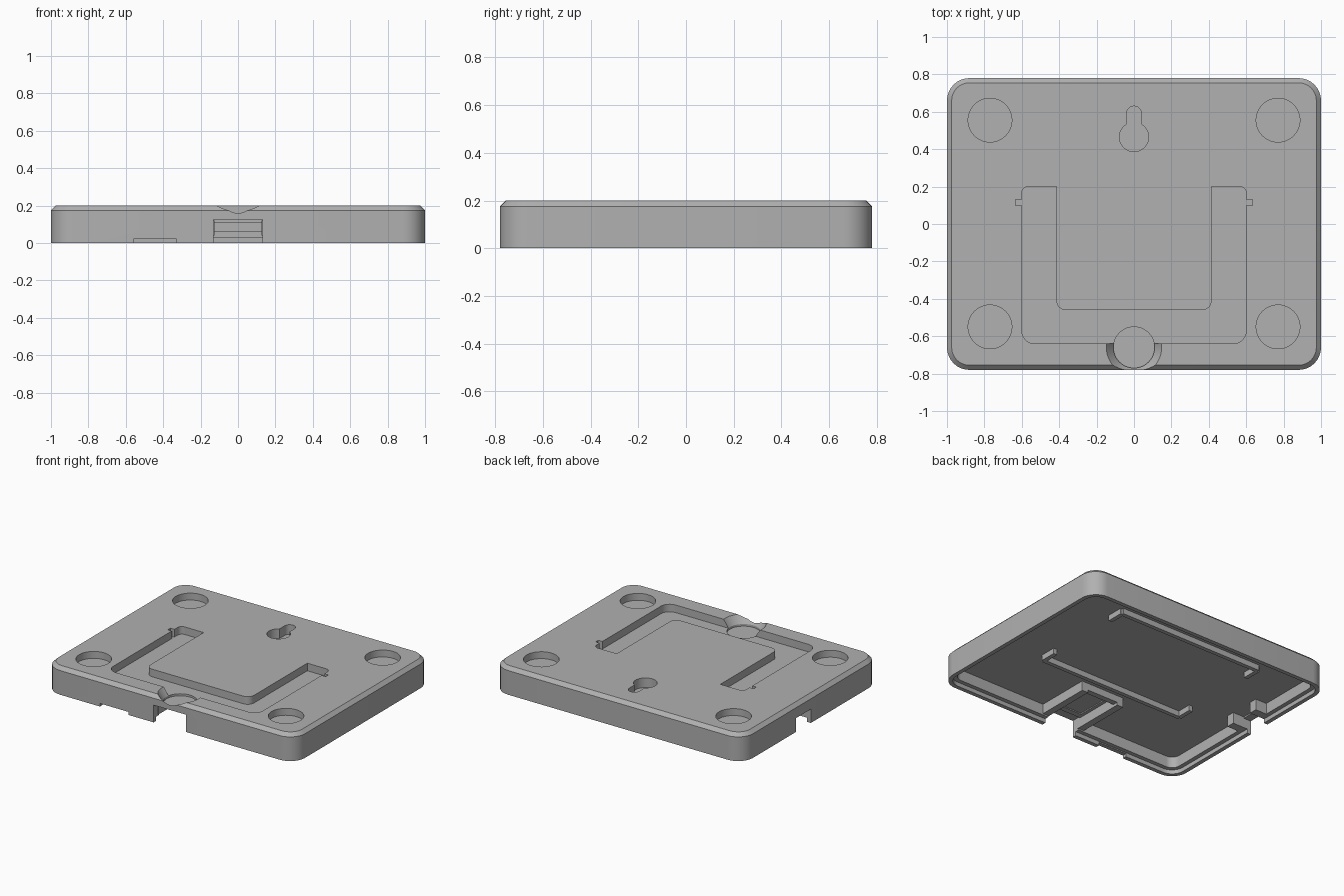
import bpy, bmesh, math
from mathutils import Vector

cube = bpy.data.objects.get("Cube")
if cube:
    bpy.data.objects.remove(cube, do_unlink=True)

# One matte grey plastic
GREY = (0.44, 0.44, 0.44, 1)
plastic = bpy.data.materials.new("grey_plastic")
plastic.use_nodes = True
plastic.diffuse_color = GREY
bsdf = next(n for n in plastic.node_tree.nodes if n.type == 'BSDF_PRINCIPLED')
bsdf.inputs["Base Color"].default_value = GREY
bsdf.inputs["Roughness"].default_value = 0.6


def fillet(points, radius, steps=8):
    """Round the right-angled corners of an outline."""
    pts, out = [Vector(p) for p in points], []
    for i, p in enumerate(pts):
        r = radius[i] if isinstance(radius, (list, tuple)) else radius
        if r == 0:
            out.append(p)
            continue
        u = (pts[i - 1] - p).normalized()
        v = (pts[(i + 1) % len(pts)] - p).normalized()
        for k in range(steps + 1):
            t = math.pi / 2 * k / steps
            out.append(p + (u + v - u * math.sin(t) - v * math.cos(t)) * r)
    return out


def rect(x0, x1, y0, y1, r=0):
    return fillet([(x0, y0), (x1, y0), (x1, y1), (x0, y1)], r)


def circle(x, y, r, n=48):
    return [Vector((x + r * math.cos(2 * math.pi * k / n),
                    y + r * math.sin(2 * math.pi * k / n))) for k in range(n)]


def loft(name, layers):
    """Solid through outlines of equal point count, given as (outline, z)."""
    bm = bmesh.new()
    rings = [[bm.verts.new((p.x, p.y, z)) for p in o] for o, z in layers]
    for a, b in zip(rings, rings[1:]):
        for i in range(len(a)):
            j = (i + 1) % len(a)
            bm.faces.new((a[i], a[j], b[j], b[i]))
    bm.faces.new(rings[0][::-1])
    bm.faces.new(rings[-1])
    bmesh.ops.recalc_face_normals(bm, faces=bm.faces)
    mesh = bpy.data.meshes.new(name)
    bm.to_mesh(mesh)
    bm.free()
    mesh.materials.append(plastic)
    obj = bpy.data.objects.new(name, mesh)
    bpy.context.collection.objects.link(obj)
    return obj


def prism(name, outline, z0, z1):
    return loft(name, [(outline, z0), (outline, z1)])


def cut(target, cutter):
    """Subtract the cutter and discard it."""
    cutter.hide_render = True
    mod = target.modifiers.new("cut", 'BOOLEAN')
    mod.operation, mod.solver, mod.object = 'DIFFERENCE', 'EXACT', cutter
    graph = bpy.context.evaluated_depsgraph_get()
    mesh = bpy.data.meshes.new_from_object(target.evaluated_get(graph))
    target.modifiers.clear()
    target.data = mesh
    bpy.data.objects.remove(cutter, do_unlink=True)


W, D, H = 1.0, 0.78, 0.2
CEILING, FLOOR = 0.11, 0.145
ABOVE = H + 0.05


def shell(inset, r):
    return rect(-W + inset, W - inset, -D + inset, D - inset, r)


# Shell with a chamfered top, hollow below, stepped rim
case = loft("case_shell", [(shell(0, 0.12), 0), (shell(0, 0.12), H - 0.025),
                           (shell(0.025, 0.095), H)])
cut(case, prism("cavity", shell(0.06, 0.06), -0.05, CEILING))
cut(case, prism("rim_step", shell(0.03, 0.09), -0.05, 0.03))

# Round foot recesses
for x in (-0.77, 0.77):
    for y in (-0.55, 0.555):
        cut(case, prism("foot_recess", circle(x, y, 0.117), H - 0.05, ABOVE))

# U-shaped bracket recess with small side catches
u_half = [(0.6, -0.64), (0.6, 0.2), (0.415, 0.2), (0.415, -0.46)]
u_points = u_half + [(-x, y) for x, y in reversed(u_half)]
u_radii = [0.07, 0.035, 0.0, 0.05]
cut(case, prism("bracket_recess", fillet(u_points, u_radii + u_radii[::-1]),
                FLOOR, ABOVE))
for s in (-1, 1):
    xs = sorted((s * 0.59, s * 0.633))
    cut(case, prism("catch_slot", rect(*xs, 0.1, 0.13), FLOOR, ABOVE))

# Thumb scoop: shallow disc flaring into a cone at the front edge
scoop = [(circle(0, -0.66, r), z) for r, z in
         ((0.11, 0.13), (0.11, FLOOR), (0.148, H), (0.181, ABOVE))]
cut(case, loft("thumb_scoop", scoop))

# Keyhole hanger
cut(case, prism("keyhole_head", circle(0, 0.465, 0.078), 0.13, ABOVE))
cut(case, prism("keyhole_neck", rect(-0.04, 0.04, 0.47, 0.63, 0.0399), 0.13, ABOVE))

# Openings in the walls and a pocket above the port
cut(case, prism("port_opening", rect(-0.13, 0.13, -0.85, -0.7), -0.05, 0.125))
cut(case, prism("port_pocket", rect(-0.1, 0.1, -0.66, -0.42), 0.05, 0.118))
cut(case, prism("front_tab_slot", rect(-0.56, -0.33, -0.85, -0.74), -0.05, 0.022))
cut(case, prism("side_opening", rect(-1.05, -0.9, 0.0, 0.17), -0.05, 0.1))

# Ribs under the lid, embedded slightly in the ceiling
TOP = CEILING + 0.01


def rib(name, x0, x1, y0, y1, z0=0.07):
    prism(name, rect(x0, x1, y0, y1), z0, TOP)


T = 0.03
for name, y, hook in (("back", 0.57, -0.12), ("front", -0.23, 0.12)):
    rib(name + "_board_rib", -0.58, 0.58, y - T / 2, y + T / 2)
    for side, x in (("left", 0.58), ("right", -0.58)):
        rib(f"{name}_{side}_rib_hook", x - T / 2, x + T / 2, *sorted((y, y + hook)))

# Walls round the port
rib("port_back_wall", -0.17, 0.17, -0.36, -0.32, 0.06)
for side, x in (("left", 0.15), ("right", -0.15)):
    rib(f"port_{side}_wall", x - 0.025, x + 0.025, -0.73, -0.32, 0.04)

# Posts beside the side opening
for name, y in (("front", -0.03), ("back", 0.2)):
    rib(f"side_{name}_post", -0.95, -0.85, y - 0.03, y + 0.03, 0.03)

# Smooth shading with crisp edges
bpy.ops.object.select_all(action='DESELECT')
for obj in bpy.context.collection.objects:
    if obj.type == 'MESH' and plastic.name in obj.data.materials:
        obj.select_set(True)
        bpy.context.view_layer.objects.active = obj
bpy.ops.object.shade_smooth_by_angle(angle=math.radians(30))
